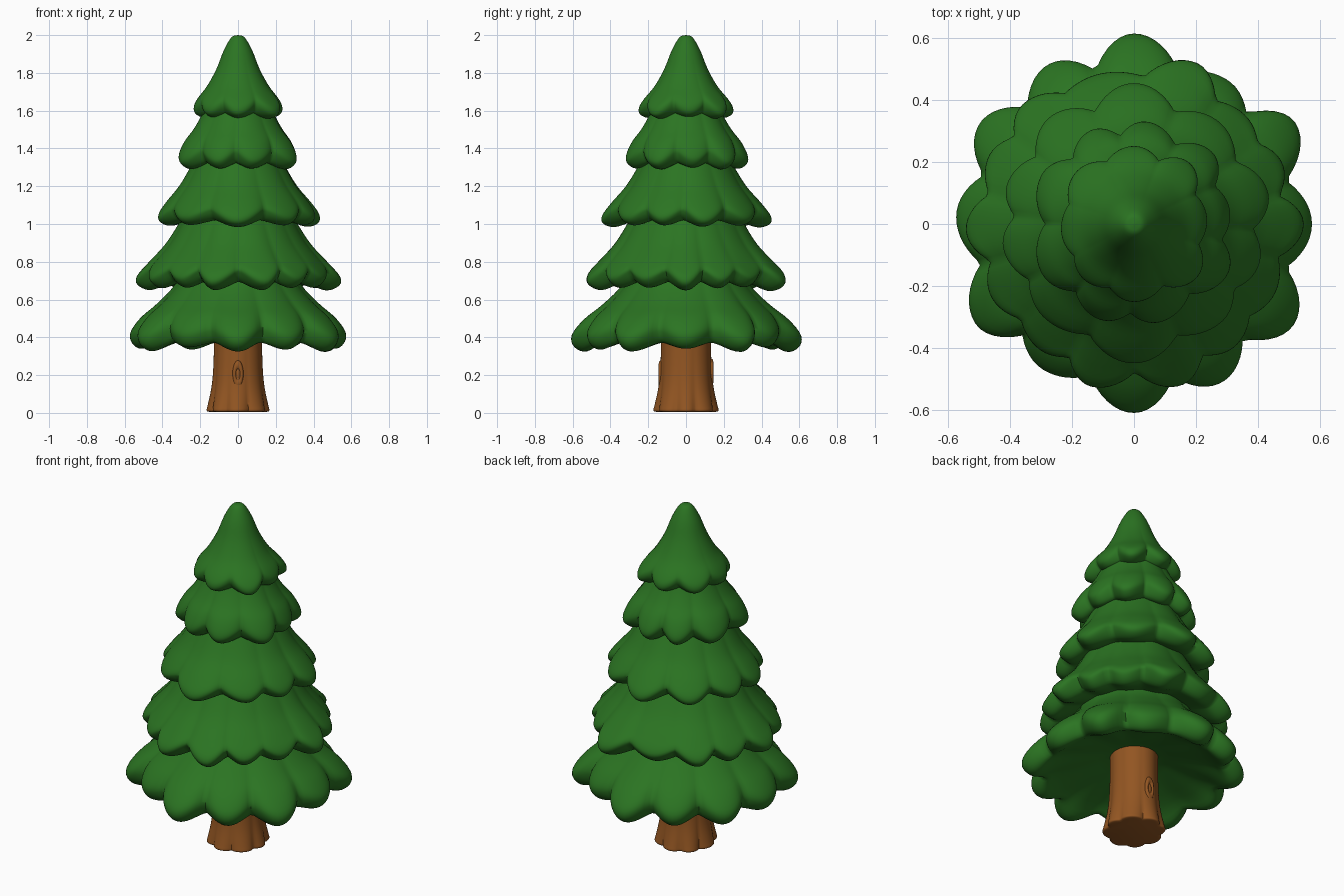
import bpy, bmesh
from math import sin, cos, pi, radians, degrees, exp
from mathutils import Vector

if "Cube" in bpy.data.objects:
    bpy.data.objects.remove(bpy.data.objects["Cube"])


def material(name, rgb):
    m = bpy.data.materials.new(name)
    m.use_nodes = True
    m.diffuse_color = (*rgb, 1)
    m.node_tree.nodes["Principled BSDF"].inputs["Base Color"].default_value = (*rgb, 1)
    return m


GREEN = material("pine green", (0.024, 0.175, 0.016))
BROWN = material("bark brown", (0.29, 0.092, 0.016))


def spline(points, steps):
    """Smooth a short profile with Catmull-Rom interpolation."""
    p = [Vector(q) for q in points]
    p = [p[0] * 2 - p[1]] + p + [p[-1] * 2 - p[-2]]
    out = []
    for i in range(1, len(p) - 2):
        a, b, c, d = p[i - 1:i + 3]
        for k in range(steps):
            t = k / steps
            out.append(0.5 * (2 * b + (c - a) * t + (2 * a - 5 * b + 4 * c - d) * t ** 2
                              + (3 * b - a - 3 * c + d) * t ** 3))
    return out + [p[-2]]


def lathe(name, profile, segments, shape, mat, angle):
    """Revolve a profile, letting shape(r, z, angle) bend each point."""
    bm = bmesh.new()
    rings = []
    for r, z in profile:
        ring = []
        for i in range(segments):
            a = 2 * pi * i / segments
            rr, zz = shape(r, z, a)
            ring.append(bm.verts.new((rr * cos(a), rr * sin(a), zz)))
        rings.append(ring)
    for upper, lower in zip(rings, rings[1:]):
        for i in range(segments):
            j = (i + 1) % segments
            bm.faces.new((upper[i], lower[i], lower[j], upper[j]))
    bm.faces.new(rings[0])
    bm.faces.new(rings[-1][::-1])
    bmesh.ops.recalc_face_normals(bm, faces=bm.faces)
    mesh = bpy.data.meshes.new(name)
    bm.to_mesh(mesh)
    bm.free()
    ob = bpy.data.objects.new(name, mesh)
    bpy.context.collection.objects.link(ob)
    finish(ob, mat, angle)


def finish(ob, mat, angle=60):
    ob.data.materials.append(mat)
    bpy.ops.object.select_all(action="DESELECT")
    ob.select_set(True)
    bpy.context.view_layer.objects.active = ob
    bpy.ops.object.shade_smooth_by_angle(angle=radians(angle))


def foliage(name, profile, lobes, notch, lift):
    """One skirt of needles; lobes are (angle in degrees, reach of the tip)."""
    rim = max(r for r, z in profile)
    top, low = profile[0][1], min(z for r, z in profile)
    ends = [(lobes[-1][0] - 360, lobes[-1][1])] + lobes + [(lobes[0][0] + 360, lobes[0][1])]

    def edge(a):
        """Reach and fullness (0 in a notch, 1 at a tip) of the rim at an angle."""
        d = degrees(a)
        for (a0, r0), (a1, r1) in zip(ends, ends[1:]):
            if a0 <= d <= a1:
                t = (d - a0) / (a1 - a0)
                bump = abs(cos(pi * t)) ** 0.9
                return notch + ((r0 if t < 0.5 else r1) - notch) * bump, bump

    def shape(r, z, a):
        reach, bump = edge(a)
        w = min(1, max(0, r / rim)) ** 3.5
        fall = min(1, (top - z) / (top - low)) ** 2
        droop = lift * (1 - bump) - 0.6 * (reach - rim) * bump
        return r * (1 + w * (reach / rim - 1)), z + w * fall * droop

    lathe(name, spline(profile, 4), 168, shape, GREEN, 75)


# Five foliage skirts, each tucked under the one above
foliage("foliage_bottom",
        [(0.28, 0.8), (0.335, 0.68), (0.43, 0.58), (0.525, 0.5), (0.582, 0.42),
         (0.57, 0.36), (0.51, 0.335), (0.4, 0.39), (0.12, 0.47)],
        [(0, .57), (32, .61), (57, .55), (90, .61), (118, .58), (147, .59),
         (177, .57), (212, .6), (238, .55), (270, .605), (299, .58), (328, .605)],
        0.505, 0.06)
foliage("foliage_lower",
        [(0.26, 1.1), (0.32, 0.99), (0.385, 0.89), (0.465, 0.8), (0.522, 0.73),
         (0.52, 0.685), (0.46, 0.655), (0.38, 0.68), (0.25, 0.73)],
        [(0, .54), (22, .51), (44, .495), (69, .55), (103, .49), (133, .52), (155, .51),
         (182, .535), (207, .51), (233, .5), (255, .535), (286, .535), (309, .505), (334, .5)],
        0.47, 0.07)
foliage("foliage_middle",
        [(0.2, 1.41), (0.255, 1.3), (0.315, 1.2), (0.385, 1.115), (0.428, 1.05),
         (0.422, 1.01), (0.37, 0.99), (0.3, 1.01), (0.2, 1.06)],
        [(13, .44), (50, .425), (90, .45), (128, .435), (163, .425),
         (190, .425), (226, .415), (270, .445), (312, .42), (342, .42)],
        0.38, 0.06)
foliage("foliage_upper",
        [(0.15, 1.7), (0.195, 1.58), (0.24, 1.5), (0.292, 1.43), (0.322, 1.36),
         (0.315, 1.32), (0.27, 1.295), (0.2, 1.325), (0.14, 1.37)],
        [(8, .31), (42, .34), (83, .33), (115, .33), (152, .335),
         (208, .335), (250, .325), (285, .325), (332, .34)],
        0.285, 0.06)
foliage("foliage_top",
        [(0.003, 2.0), (0.035, 1.988), (0.075, 1.92), (0.115, 1.82), (0.165, 1.73),
         (0.22, 1.66), (0.242, 1.615), (0.232, 1.58), (0.18, 1.565), (0.1, 1.61)],
        [(5, .235), (47, .265), (90, .25), (138, .25), (188, .235),
         (228, .24), (270, .25), (320, .265)],
        0.218, 0.045)


# Trunk flaring into lobed roots
def bark(r, z, a):
    root = exp(-z / 0.11)
    ridge = abs(cos(4 * (a + 0.06 * sin(3 * a)))) ** 0.7 - 0.6
    stretch = 1 + 0.04 * sin(a) ** 2
    return r * stretch * (1 + ridge * (0.015 + 0.16 * root)), z


lathe("trunk", spline([(0.14, 0.005), (0.156, 0.012), (0.153, 0.04), (0.138, 0.13),
                       (0.13, 0.22), (0.126, 0.36), (0.126, 0.52)], 4),
      84, bark, BROWN, 45)

# Knots in the bark: a raised oval ring around a shallow boss
for side, deg, z in (("front", -90, 0.205), ("back", 88, 0.215)):
    a = radians(deg)
    spot = (0.133 * cos(a), 0.133 * sin(a), z)
    facing = (pi / 2, 0, a + pi / 2)
    bpy.ops.mesh.primitive_torus_add(location=spot, rotation=facing, major_radius=0.026,
                                     minor_radius=0.013, major_segments=20, minor_segments=8)
    ring = bpy.context.object
    ring.name = "knot_ring_" + side
    ring.scale = (0.75, 1.9, 1)
    finish(ring, BROWN)
    bpy.ops.mesh.primitive_uv_sphere_add(location=spot, rotation=facing, radius=0.018,
                                         segments=12, ring_count=8)
    boss = bpy.context.object
    boss.name = "knot_boss_" + side
    boss.scale = (0.75, 1.9, 0.5)
    finish(boss, BROWN)
